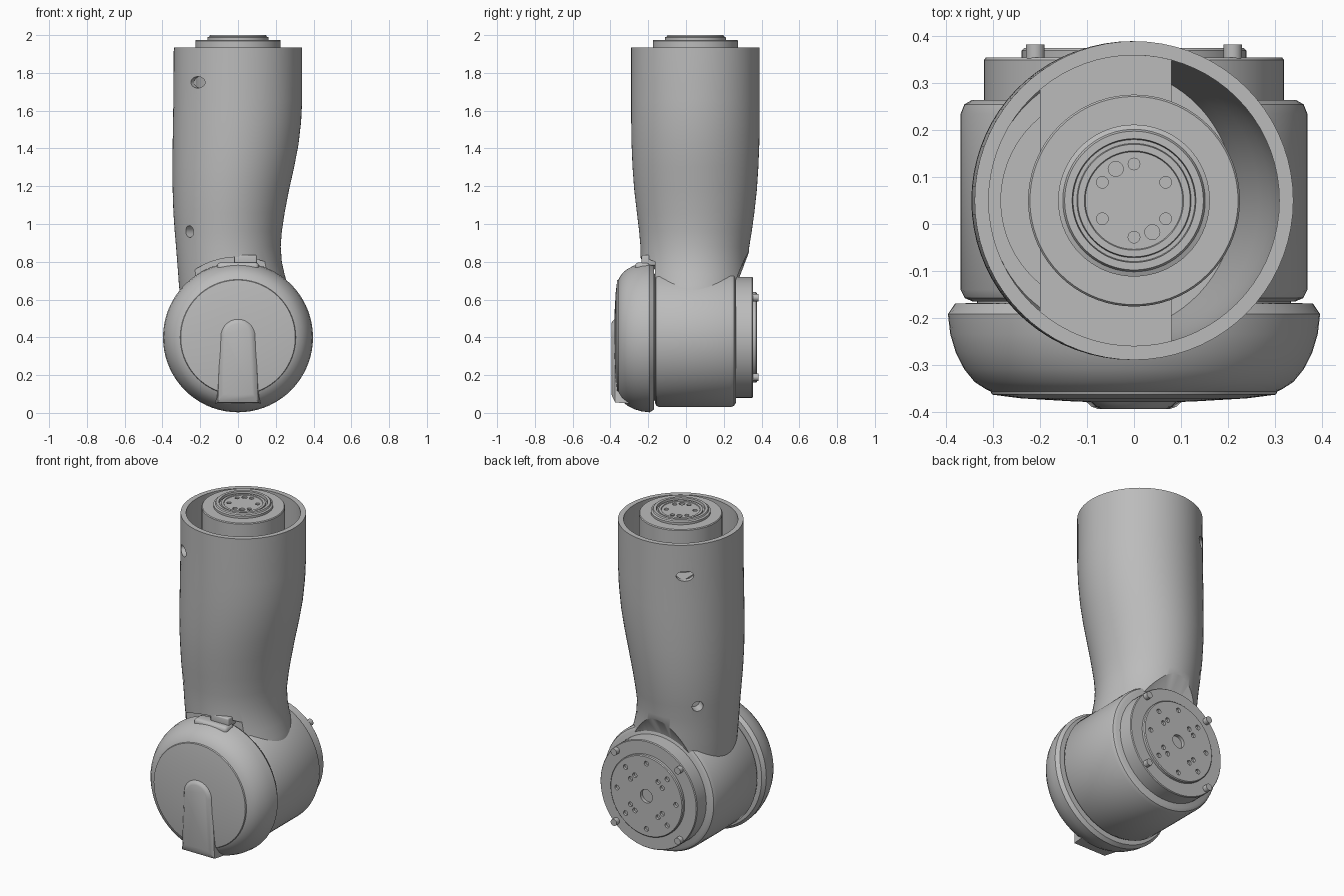
import bpy, bmesh, math
from mathutils import Matrix, Vector

if "Cube" in bpy.data.objects:
    bpy.data.objects.remove(bpy.data.objects["Cube"])

GREY = (0.5, 0.5, 0.5, 1)
metal = bpy.data.materials.new("plain_grey")
metal.use_nodes = True
metal.diffuse_color = GREY
metal.node_tree.nodes["Principled BSDF"].inputs["Base Color"].default_value = GREY

SEG = 72
JOINT_Z = 0.4       # height of the joint axis
TUBE_Y = 0.05       # tube axis offset


def finish(name, bm):
    bmesh.ops.remove_doubles(bm, verts=bm.verts, dist=1e-5)
    bmesh.ops.recalc_face_normals(bm, faces=bm.faces)
    mesh = bpy.data.meshes.new(name)
    bm.to_mesh(mesh)
    bm.free()
    ob = bpy.data.objects.new(name, mesh)
    bpy.context.collection.objects.link(ob)
    mesh.materials.append(metal)
    return ob


def loft(name, rings):
    """Closed skin through rings of points, with both ends capped."""
    bm = bmesh.new()
    loops = [[bm.verts.new(p) for p in ring] for ring in rings]
    for a, b in zip(loops, loops[1:]):
        n = len(a)
        for i in range(n):
            j = (i + 1) % n
            bm.faces.new((a[i], a[j], b[j], b[i]))
    bm.faces.new(loops[0])
    bm.faces.new(loops[-1])
    return finish(name, bm)


def turned(name, profile, axis="Y", centre=(0, 0)):
    """Lathe (radius, position) pairs about a y or z axis."""
    rings = []
    for r, t in profile:
        ring = []
        for i in range(SEG):
            a = math.tau * i / SEG
            u, v = centre[0] + r * math.cos(a), centre[1] + r * math.sin(a)
            ring.append((u, t, v) if axis == "Y" else (u, v, t))
        rings.append(ring)
    return loft(name, rings)


def pins(name, items, direction, sides=20):
    """Cylinders given as (centre, radius, length, stretch across)."""
    bm = bmesh.new()
    turn = Vector(direction).to_track_quat("Z", "Y").to_matrix().to_4x4()
    for centre, r, length, stretch in items:
        m = Matrix.Translation(centre) @ turn @ Matrix.Diagonal((stretch, 1, 1, 1))
        bmesh.ops.create_cone(bm, cap_ends=True, segments=sides, radius1=r,
                              radius2=r, depth=length, matrix=m)
    return finish(name, bm)


def box(name, low, high):
    bm = bmesh.new()
    size = [h - l for l, h in zip(low, high)]
    mid = [(h + l) / 2 for l, h in zip(low, high)]
    bmesh.ops.create_cube(bm, size=1, matrix=Matrix.Translation(mid)
                          @ Matrix.Diagonal((*size, 1)))
    return finish(name, bm)


def apply_modifiers(ob):
    bpy.context.view_layer.update()
    graph = bpy.context.evaluated_depsgraph_get()
    mesh = bpy.data.meshes.new_from_object(ob.evaluated_get(graph))
    ob.modifiers.clear()
    ob.data = mesh


def cut(ob, *cutters, operation="DIFFERENCE"):
    for c in cutters:
        mod = ob.modifiers.new("cut", "BOOLEAN")
        mod.operation, mod.solver, mod.object = operation, "EXACT", c
        apply_modifiers(ob)
        bpy.data.objects.remove(c)


def bevel(ob, width, segments=3):
    mod = ob.modifiers.new("bevel", "BEVEL")
    mod.width, mod.segments, mod.limit_method = width, segments, "ANGLE"
    apply_modifiers(ob)


# Hollow arm tube: z, then x and y limits of each oval section
sections = [
    (0.45, -0.29, 0.29, -0.24, 0.33), (0.60, -0.305, 0.285, -0.24, 0.33),
    (0.68, -0.313, 0.262, -0.24, 0.33), (0.74, -0.317, 0.245, -0.24, 0.33),
    (0.80, -0.322, 0.232, -0.24, 0.33), (0.88, -0.328, 0.226, -0.241, 0.335),
    (0.96, -0.335, 0.232, -0.248, 0.348), (1.06, -0.342, 0.247, -0.26, 0.362),
    (1.18, -0.346, 0.27, -0.274, 0.375), (1.30, -0.347, 0.297, -0.283, 0.383),
    (1.42, -0.346, 0.32, -0.288, 0.388), (1.54, -0.344, 0.334, -0.29, 0.39),
    (1.66, -0.342, 0.34, -0.29, 0.39), (1.935, -0.34, 0.34, -0.29, 0.39)]


def oval(section, inset=0.0):
    z, x0, x1, y0, y1 = section
    return [((x0 + x1) / 2 + ((x1 - x0) / 2 - inset) * math.cos(a),
             (y0 + y1) / 2 + ((y1 - y0) / 2 - inset) * math.sin(a), z)
            for a in (math.tau * i / SEG for i in range(SEG))]


inner = [oval(s, 0.03) for s in reversed(sections) if s[0] > 1]
tube = loft("arm_tube", [oval(s) for s in sections] + inner)

# Clearance around the front cap and the rear flange
c = (0, JOINT_Z)
cut(tube,
    turned("cap_clearance", [(0.425, -0.6), (0.425, -0.165)], centre=c),
    turned("flange_clearance", [(0.33, 0.26), (0.45, 0.33), (0.62, 0.43)], centre=c))

# Access holes on the right side of the tube
for side in (-1, 1):
    for x, y, z, r, stretch in ((-0.21, 0.26, 1.75, 0.03, 1.6),
                                (-0.25, 0.2, 0.96, 0.031, 1.0)):
        d = Vector((x, side * y, 0)).normalized()
        spot = Vector((x, TUBE_Y + side * y, z))
        # stretch runs horizontally, across the drilling direction
        cut(tube, pins("drill", [(spot, r, 0.12, stretch)], d, 28))

# Joint housing and seam ring
turned("joint_housing", [
    (0.345, -0.165), (0.361, -0.158), (0.37, -0.14), (0.37, 0.235),
    (0.362, 0.255), (0.345, 0.265)], centre=c)
turned("seam_ring", [(0.335, -0.18), (0.335, -0.15)], centre=c)

# Domed front cap with a fine step around its face
turned("front_cap", [
    (0.335, -0.168), (0.382, -0.17), (0.397, -0.192), (0.392, -0.235),
    (0.38, -0.275), (0.362, -0.31), (0.34, -0.337), (0.315, -0.353),
    (0.306, -0.357), (0.303, -0.364), (0.24, -0.372), (0.12, -0.379),
    (0.01, -0.381)], centre=c)


# Arched ridge on the cap
def arch(y, half, bottom, top, flare):
    pts = [(-half - flare, y, bottom), (half + flare, y, bottom)]
    return pts + [(half * math.cos(a), y, top - half + half * math.sin(a))
                  for a in (math.pi * i / 16 for i in range(17))]


loft("cap_ridge", [arch(-0.30, 0.105, 0.05, 0.51, 0.015),
                   arch(-0.375, 0.095, 0.055, 0.50, 0.012),
                   arch(-0.39, 0.08, 0.085, 0.485, 0.01),
                   arch(-0.395, 0.068, 0.10, 0.473, 0.008)])

# Latch above the cap
latch = box("cap_latch", (-0.02, -0.235, 0.78), (0.1, -0.16, 0.836))
bevel(latch, 0.008)
bevel(box("latch_pad", (-0.11, -0.27, 0.74), (0.11, -0.19, 0.797)), 0.02)

# Rear flange and mounting disc
turned("rear_flange", [(0.32, 0.24), (0.32, 0.35), (0.316, 0.355)], centre=c)
disc = turned("mounting_disc", [(0.24, 0.34), (0.24, 0.37), (0.235, 0.375)], centre=c)


def around(radius, angle, y):
    a = math.radians(angle)
    return (radius * math.cos(a), y, JOINT_Z + radius * math.sin(a))


holes = [((0, 0.375, JOINT_Z), 0.04, 0.05, 1)]
holes += [(around(0.195, 45 * i, 0.375), 0.014, 0.03, 1) for i in range(8)]
holes += [(around(0.13, 90 * i + 45 + k, 0.375), 0.014, 0.03, 1)
          for i in range(4) for k in (-9, 9)]
cut(disc, pins("disc_drill", holes, (0, 1, 0)))
pins("flange_pegs", [(around(0.298, 90 * i + 45, 0.363), 0.02, 0.04, 1)
                     for i in range(4)], (0, 1, 0))

# Inner motor column with stepped connector
t = (0, TUBE_Y)
hub = turned("motor_column", [
    (0.226, 1.1), (0.226, 1.97), (0.222, 1.975), (0.162, 1.975),
    (0.162, 1.988), (0.152, 1.992), (0.148, 2.0), (0.132, 2.0),
    (0.13, 1.985), (0.122, 1.985), (0.12, 1.994), (0.106, 1.994),
    (0.104, 1.99)], "Z", t)
sockets = [((0.078 * math.sin(math.radians(a)),
             TUBE_Y + 0.078 * math.cos(math.radians(a)), 1.99), r, 0.02, 1)
           for a, r in [(60 * i, 0.0125) for i in range(6)] + [(-30, 0.016), (150, 0.016)]]
cut(hub, pins("socket_drill", sockets, (0, 0, 1)))

# Ledge filling one side of the tube, and the lower offset sleeve
ledge = turned("inner_ledge", [(0.315, 1.62), (0.315, 1.72)], "Z", t)
cut(ledge, box("ledge_limit", (-0.2, -1, 1), (0.08, 1, 2)), operation="INTERSECT")
turned("offset_sleeve", [(0.23, 1.1), (0.23, 1.62)], "Z", (-0.055, TUBE_Y))

# Smooth shading with crisp edges
bpy.ops.object.select_all(action="DESELECT")
for ob in bpy.context.collection.objects:
    if ob.type == "MESH" and metal.name in ob.data.materials:
        ob.select_set(True)
        bpy.context.view_layer.objects.active = ob
bpy.ops.object.shade_smooth_by_angle(angle=math.radians(32))
